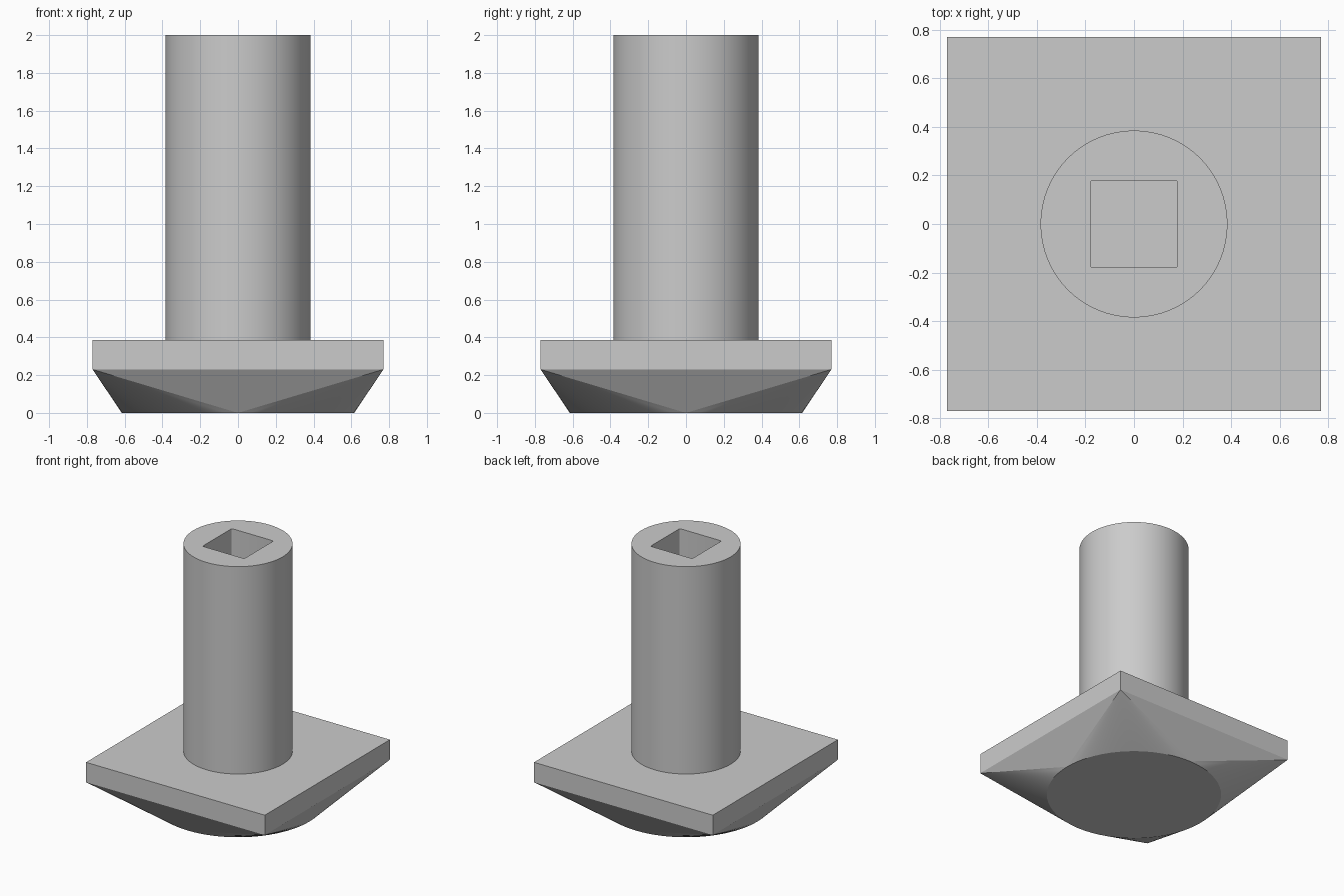
import bpy, bmesh, math

cube = bpy.data.objects.get("Cube")
if cube:
    bpy.data.objects.remove(cube, do_unlink=True)

HALF = 0.77          # half width of the square plate
PLATE_TOP, PLATE_LOW = 0.385, 0.23
FOOT_R, SHAFT_R = 0.615, 0.385
SOCKET_HALF, SOCKET_DEPTH = 0.18, 0.77
SIDES = 64

grey = bpy.data.materials.new("light grey")
grey.use_nodes = True
colour = (0.6, 0.6, 0.6, 1)
grey.diffuse_color = colour
grey.node_tree.nodes["Principled BSDF"].inputs["Base Color"].default_value = colour


def make_object(name, bm):
    mesh = bpy.data.meshes.new(name)
    bmesh.ops.recalc_face_normals(bm, faces=bm.faces)
    bm.to_mesh(mesh)
    bm.free()
    obj = bpy.data.objects.new(name, mesh)
    bpy.context.collection.objects.link(obj)
    mesh.materials.append(grey)
    return obj


def select_only(obj):
    bpy.ops.object.select_all(action="DESELECT")
    obj.select_set(True)
    bpy.context.view_layer.objects.active = obj


def smooth(obj, degrees):
    select_only(obj)
    bpy.ops.object.shade_smooth_by_angle(angle=math.radians(degrees))


def circle(radius, z):
    return [(radius * math.cos(math.tau * i / SIDES),
             radius * math.sin(math.tau * i / SIDES), z) for i in range(SIDES)]


def rounded_square(half, corner, z, steps=4):
    points = []
    for quarter in range(4):
        middle = math.radians(45 + 90 * quarter)
        cx = math.copysign(half - corner, math.cos(middle))
        cy = math.copysign(half - corner, math.sin(middle))
        for i in range(steps + 1):
            a = math.radians(90) * (quarter + i / steps)
            points.append((cx + corner * math.cos(a), cy + corner * math.sin(a), z))
    return points


def prism(outline, height):
    bm = bmesh.new()
    face = bm.faces.new([bm.verts.new(p) for p in outline])
    extruded = bmesh.ops.extrude_face_region(bm, geom=[face], use_keep_orig=True)
    top = [v for v in extruded["geom"] if isinstance(v, bmesh.types.BMVert)]
    bmesh.ops.translate(bm, verts=top, vec=(0, 0, height))
    return bm


# Square plate whose underside blends down to a round foot
bm = bmesh.new()
corners = [(x, y, z) for x in (-HALF, HALF) for y in (-HALF, HALF)
           for z in (PLATE_LOW, PLATE_TOP)]
for p in corners + circle(FOOT_R, 0):
    bm.verts.new(p)
bmesh.ops.convex_hull(bm, input=bm.verts)
bmesh.ops.dissolve_limit(bm, angle_limit=math.radians(0.2),
                         verts=bm.verts, edges=bm.edges)
base = make_object("base_plate", bm)
smooth(base, 20)
# Keep the large flat facets flat
for poly in base.data.polygons:
    if poly.area > 0.1:
        poly.use_smooth = False

# Round shaft with a square socket in its top
start = PLATE_TOP - 0.05
shaft = make_object("shaft", prism(circle(SHAFT_R, start), 2 - start))
cutter = make_object("socket_cutter", prism(
    rounded_square(SOCKET_HALF, 0.01, 2 - SOCKET_DEPTH), SOCKET_DEPTH + 0.1))
cutter.hide_render = True
cut = shaft.modifiers.new("socket", "BOOLEAN")
cut.operation = "DIFFERENCE"
cut.solver = "EXACT"
cut.object = cutter
select_only(shaft)
bpy.ops.object.modifier_apply(modifier=cut.name)
bpy.data.objects.remove(cutter, do_unlink=True)
smooth(shaft, 30)
